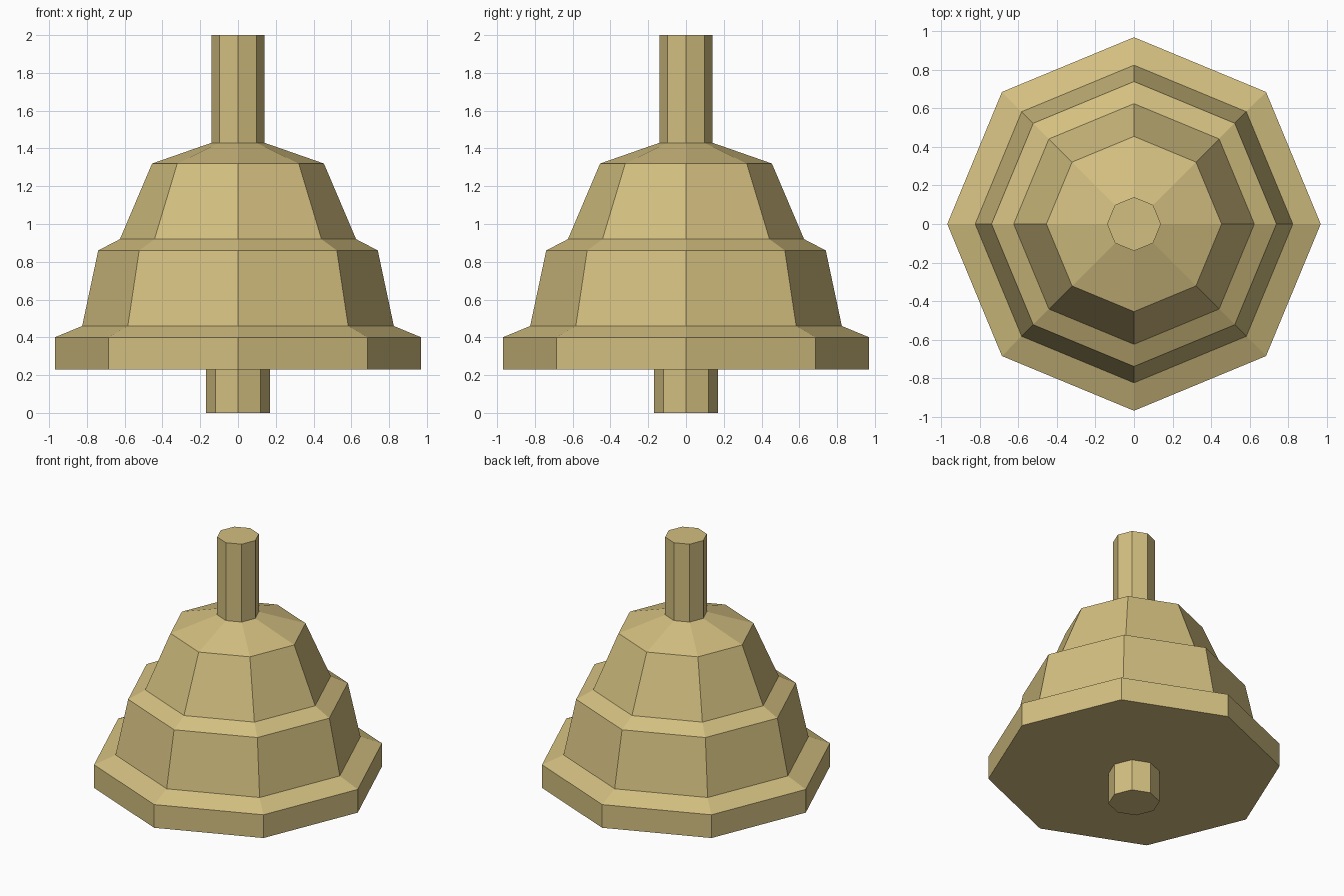
import bpy
import bmesh
from math import cos, sin, tau

SIDES = 8

cube = bpy.data.objects.get("Cube")
if cube:
    bpy.data.objects.remove(cube, do_unlink=True)

# Single brass colour
brass = bpy.data.materials.new("pale_brass")
brass.use_nodes = True
colour = (0.65, 0.52, 0.215, 1)
brass.diffuse_color = colour
brass.node_tree.nodes["Principled BSDF"].inputs["Base Color"].default_value = colour


def turned_part(name, profile):
    """Revolve (radius, height) points into a closed eight-sided solid."""
    bm = bmesh.new()
    rings = [[bm.verts.new((r * cos(tau * i / SIDES), r * sin(tau * i / SIDES), z))
              for i in range(SIDES)] for r, z in profile]
    for low, high in zip(rings, rings[1:]):
        for i in range(SIDES):
            j = (i + 1) % SIDES
            bm.faces.new((low[i], low[j], high[j], high[i]))
    bm.faces.new(rings[0][::-1])
    bm.faces.new(rings[-1])
    mesh = bpy.data.meshes.new(name)
    bm.to_mesh(mesh)
    bm.free()
    mesh.materials.append(brass)
    obj = bpy.data.objects.new(name, mesh)
    bpy.context.collection.objects.link(obj)
    return obj


# Stepped bell body with its upright handle
turned_part("bell_and_handle", [
    (0.97, 0.23), (0.97, 0.40),    # rim
    (0.825, 0.46), (0.74, 0.86),   # lower tier
    (0.625, 0.92), (0.455, 1.32),  # upper tier
    (0.14, 1.43), (0.14, 2.0),     # shoulder and handle
])

# Clapper stub below the rim
turned_part("clapper", [(0.17, 0.0), (0.17, 0.23)])
